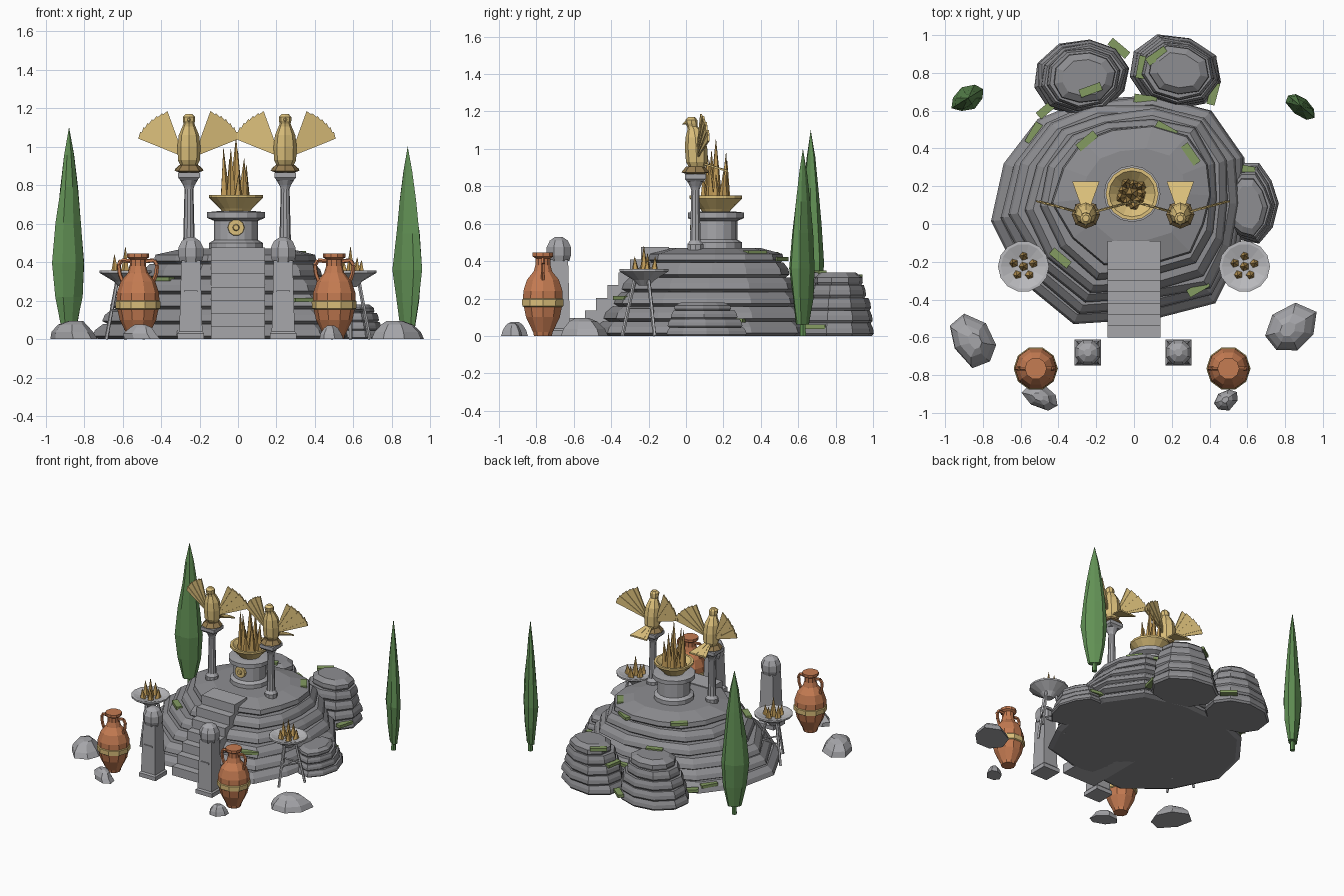
import bpy, bmesh, math, random
from math import sin, cos, pi, radians
from mathutils import Vector, Matrix
from mathutils.bvhtree import BVHTree

if "Cube" in bpy.data.objects:
    bpy.data.objects.remove(bpy.data.objects["Cube"])

random.seed(4)
COL = dict(gold=(0.72, 0.53, 0.20, 1), flame=(0.55, 0.34, 0.10, 1), clay=(0.56, 0.20, 0.085, 1),
           leaf=(0.12, 0.28, 0.09, 1), moss=(0.23, 0.33, 0.12, 1), bronze=(0.30, 0.20, 0.08, 1),
           dark_stone=(0.27, 0.27, 0.285, 1), stone=(0.38, 0.38, 0.40, 1), iron=(0.5, 0.5, 0.52, 1))
MATS = {}


def mat(key):
    if key not in MATS:
        MATS[key] = bpy.data.materials.new(key)
        MATS[key].diffuse_color = COL[key]
    return MATS[key]


def loft(name, stacks, col="stone"):
    """Each stack is a list of equal-length rings, skinned and capped."""
    bm = bmesh.new()
    for rings in stacks:
        vs = [[bm.verts.new(p) for p in r] for r in rings]
        n = len(vs[0])
        for a, b in zip(vs, vs[1:]):
            for i in range(n):
                j = (i + 1) % n
                bm.faces.new((a[i], a[j], b[j], b[i]))
        bm.faces.new(vs[0][::-1])
        bm.faces.new(vs[-1])
    bmesh.ops.remove_doubles(bm, verts=bm.verts, dist=1e-5)
    bmesh.ops.recalc_face_normals(bm, faces=bm.faces)
    me = bpy.data.meshes.new(name)
    bm.to_mesh(me)
    bm.free()
    ob = bpy.data.objects.new(name, me)
    bpy.context.collection.objects.link(ob)
    me.materials.append(mat(col))
    return ob


def ring(x, y, z, r, n, rot=0.0):
    return [(x + r * cos(2 * pi * i / n + rot), y + r * sin(2 * pi * i / n + rot), z) for i in range(n)]


def lathe(x, y, prof, n, rot=0.0):
    return [ring(x, y, z, r, n, rot) for r, z in prof]


def rod(p, q, r1, r2, n=5):
    p, q = Vector(p), Vector(q)
    m = (q - p).to_track_quat('Z', 'Y').to_matrix()
    return [[c + m @ Vector(v) for v in ring(0, 0, 0, r, n)] for c, r in ((p, r1), (q, r2))]


def box(x0, x1, y0, y1, z0, z1):
    return [[(x0, y0, z), (x1, y0, z), (x1, y1, z), (x0, y1, z)] for z in (z0, z1)]


def blob(rx, ry, n, jit, rot=0.0):
    pts = []
    for i in range(n):
        a = 2 * pi * i / n
        k = 1 + random.uniform(-jit, jit)
        u, v = rx * k * cos(a), ry * k * sin(a)
        pts.append((u * cos(rot) - v * sin(rot), u * sin(rot) + v * cos(rot)))
    return pts


def terrace(name, outline, c0, c1, scales, height, top):
    """Stacked chamfered rock slabs shrinking from c0 to c1."""
    h = height / len(scales)
    stacks = []
    for i, s in enumerate(scales):
        t = i / (len(scales) - 1)
        cx, cy = (c0[k] + (c1[k] - c0[k]) * t for k in (0, 1))
        jit = [random.uniform(0.97, 1.03) if i else 1 for _ in outline]
        last = top if i == len(scales) - 1 else 0.92
        stacks.append([[(cx + x * s * k * j, cy + y * s * k * j, i * h + f * h)
                        for (x, y), j in zip(outline, jit)]
                       for f, k in ((0, 0.95), (0.2, 1.0), (0.6, 0.98), (1.0, last))])
    return loft(name, stacks, "dark_stone")


# Terraced mound
base = [(-0.32, -0.53), (-0.6, -0.30), (-0.757, 0.015), (-0.69, 0.32), (-0.51, 0.555), (-0.25, 0.66),
        (0.1, 0.68), (0.41, 0.60), (0.585, 0.35), (0.6, 0.08), (0.55, -0.18), (0.43, -0.42), (0.12, -0.50)]
c = (-0.06, 0.09)
rocks = [terrace("mound", [(x - c[0], y - c[1]) for x, y in base], c, (0.0, 0.16),
                 (1.0, 0.95, 0.88, 0.795, 0.70, 0.61), 0.47, 0.66)]
# Side boulders
rocks.append(terrace("back_boulder_left", blob(0.265, 0.205, 10, 0.05, 0.2), (-0.275, 0.775), (-0.26, 0.775),
                     (1.0, 0.96, 0.89, 0.79, 0.67), 0.34, 0.72))
rocks.append(terrace("back_boulder_right", blob(0.25, 0.2, 9, 0.05, -0.2), (0.215, 0.8), (0.235, 0.81),
                     (1.0, 0.96, 0.88, 0.78, 0.65), 0.34, 0.72))
rocks.append(terrace("side_boulder", blob(0.145, 0.215, 10, 0.05), (0.615, 0.11), (0.60, 0.09),
                     (1.0, 0.92, 0.82, 0.7), 0.18, 0.75))

# Moss patches dropped onto the rocks
bpy.context.view_layer.update()
dg = bpy.context.evaluated_depsgraph_get()
trees = [BVHTree.FromObject(o, dg) for o in rocks]
spots = [(-0.53, 0.48, 60), (-0.46, 0.61, 40), (-0.23, 0.71, 20), (-0.25, 0.44, 40), (0.06, 0.66, -8),
         (0.17, 0.50, -30), (0.30, 0.37, -55), (-0.08, 0.93, -40), (0.04, 0.83, 80), (0.12, 0.89, 35),
         (0.42, 0.69, 75), (0.58, 0.29, -10), (-0.39, -0.18, -40), (0.34, -0.34, 30)]
patches = []
for x, y, a in spots:
    hits = [t.ray_cast(Vector((x, y, 2)), Vector((0, 0, -1)))[0] for t in trees]
    z = max([h.z for h in hits if h] or [0.05])
    m = Matrix.Translation((x, y, z)) @ Matrix.Rotation(radians(a), 4, 'Z')
    patches.append([[m @ Vector(p) for p in r] for r in box(-0.06, 0.06, -0.022, 0.022, -0.012, 0.01)])
loft("moss_patches", patches, "moss")

# Staircase
loft("stairs", [box(-0.14, 0.14, -0.6 + 0.06 * i, -0.09, 0.068 * i, 0.068 * (i + 1)) for i in range(7)])

# Altar with fire bowl
ax, ay = -0.01, 0.16
loft("altar", [lathe(ax, ay, [(0.14, 0.46), (0.14, 0.50), (0.115, 0.515), (0.115, 0.615), (0.15, 0.63),
                              (0.15, 0.66), (0.10, 0.665)], 16)])
loft("altar_bowl", [lathe(ax, ay, [(0.07, 0.66), (0.085, 0.68), (0.14, 0.735), (0.14, 0.75), (0.122, 0.75),
                                   (0.07, 0.70)], 16)], "gold")
loft("altar_medallion", [rod((ax, 0.06, 0.58), (ax, 0.035, 0.58), 0.045, 0.042, 10),
                         rod((ax, 0.04, 0.58), (ax, 0.022, 0.58), 0.02, 0.014, 8)], "gold")
fl = [rod((ax, ay, 0.69), (ax, ay, 1.05), 0.04, 0.001)]
for i in range(9):
    a, r = i * 2 * pi / 9, 0.045 + 0.015 * (i % 2)
    x, y = ax + r * cos(a), ay + r * sin(a)
    fl.append(rod((x, y, 0.70), (x + 0.01 * cos(a), y + 0.01 * sin(a), random.uniform(0.84, 1.02)), 0.03, 0.001))
loft("altar_flames", fl, "flame")

for s, side in ((-1, "left"), (1, "right")):
    # Column
    cx, cy = 0.25 * s - 0.005, 0.05
    q = pi / 4
    loft("column_" + side, [
        lathe(cx, cy, [(0.045, 0.45), (0.045, 0.49), (0.03, 0.51), (0.023, 0.78), (0.026, 0.79), (0.03, 0.80),
                       (0.048, 0.83)], 10),
        lathe(cx, cy, [(0.06, 0.825), (0.08, 0.84), (0.08, 0.865)], 4, q)])
    # Bird: perch, body, beak, tail and fan wings
    loft("bird_perch_" + side, [lathe(cx, cy, [(0.045, 0.865), (0.075, 0.875), (0.05, 0.905)], 8)], "bronze")
    body = [(0.895, 0.04, 0.06), (0.93, 0.057, 0.057), (1.0, 0.06, 0.054), (1.06, 0.053, 0.05),
            (1.105, 0.034, 0.042), (1.12, 0.028, 0.034), (1.135, 0.032, 0.03), (1.155, 0.032, 0.028),
            (1.17, 0.018, 0.03)]
    loft("bird_body_" + side, [[ring(cx, y, z, r, 8) for z, r, y in body],
                               rod((cx, 0.01, 1.145), (cx, -0.022, 1.13), 0.013, 0.001)], "gold")
    tail = []
    for k in range(5):
        a = (k - 2) / 2
        tail.append([[(cx + a * 0.012 - 0.008, 0.08, 0.925 + d), (cx + a * 0.012 + 0.008, 0.08, 0.925 + d),
                      (cx + a * 0.055 + 0.017, 0.225, 0.88 + d), (cx + a * 0.055 - 0.017, 0.225, 0.88 + d)]
                     for d in (-0.005, 0.005 + 0.002 * (k % 2))])
    loft("bird_tail_" + side, tail, "gold")
    wing = []
    for m in (-1, 1):
        for k in range(7):
            quad = []
            for a, r in ((30 + 6.3 * k - 4, 0.02), (30 + 6.3 * k + 4, 0.02),
                         (30 + 6.3 * k + 3.8, 0.275), (30 + 6.3 * k - 3.8, 0.265)):
                dx = 0.025 + r * cos(radians(a))
                quad.append((dx, 0.925 + r * sin(radians(a)) + (0.02 if r < 0.1 else 0)))
            off = 0.004 * (k % 2)
            wing.append([[(cx + m * dx, 0.05 + 0.27 * dx + off + d, z) for dx, z in quad] for d in (-0.005, 0.005)])
    loft("bird_wings_" + side, wing, "gold")

    # Gate post with domed cap
    px, py = 0.24 * s - 0.005, -0.68
    loft("gate_post_" + side, [
        lathe(px, py, [(0.098, 0), (0.098, 0.03), (0.085, 0.04), (0.07, 0.41)], 4, q),
        lathe(px, py, [(0.06, 0.40), (0.07, 0.43), (0.07, 0.475), (0.052, 0.51), (0.02, 0.53)], 8, pi / 8),
        box(px - 0.035, px + 0.035, py - 0.062, py, 0.24, 0.252)])

    # Tripod brazier
    bx, by = 0.585 * s, -0.225
    stacks = [lathe(bx, by, [(0.03, 0.27), (0.06, 0.30), (0.135, 0.345), (0.135, 0.357), (0.12, 0.357),
                             (0.05, 0.335)], 14)]
    for k in range(3):
        a = pi / 2 + k * 2 * pi / 3 + pi
        u, v = cos(a), sin(a)
        stacks.append(rod((bx + 0.05 * u, by + 0.05 * v, 0.30), (bx + 0.115 * u, by + 0.115 * v, 0), 0.01, 0.01))
        w = a + 2 * pi / 3
        stacks.append(rod((bx + 0.083 * u, by + 0.083 * v, 0.15),
                          (bx + 0.083 * cos(w), by + 0.083 * sin(w), 0.15), 0.006, 0.006))
    loft("brazier_" + side, stacks, "iron")
    fl = [rod((bx, by, 0.33), (bx, by, 0.48), 0.026, 0.001)]
    for k in range(5):
        u, v = 0.055 * cos(k * 1.257 + 0.3), 0.055 * sin(k * 1.257 + 0.3)
        fl.append(rod((bx + u, by + v, 0.335), (bx + u * 1.1, by + v * 1.1, 0.41 + 0.015 * (k % 3)), 0.024, 0.001))
    loft("brazier_flames_" + side, fl, "flame")

    # Amphora with two handles and a painted band
    vx, vy = 0.51 * s - 0.01, -0.765
    prof = [(0.05, 0), (0.055, 0.02), (0.095, 0.10), (0.112, 0.18), (0.11, 0.24), (0.09, 0.30), (0.052, 0.345),
            (0.042, 0.38), (0.042, 0.415), (0.058, 0.425), (0.058, 0.445), (0.04, 0.445)]
    stacks = [lathe(vx, vy, prof, 10)]
    for m in (-1, 1):
        path = [(0.04, 0.405), (0.085, 0.41), (0.1, 0.385), (0.095, 0.34), (0.08, 0.30)]
        for (r1, z1), (r2, z2) in zip(path, path[1:]):
            stacks.append(rod((vx + m * r1, vy, z1), (vx + m * r2, vy, z2), 0.011, 0.011))
    loft("amphora_" + side, stacks, "clay")
    loft("amphora_band_" + side, [lathe(vx, vy, [(0.108, 0.155), (0.116, 0.16), (0.117, 0.195), (0.112, 0.20)], 10)],
         "gold")

# Cypress trees
for name, x, y, h, rx, ry, rot in (("cypress_left", -0.878, 0.667, 1.1, 0.098, 0.062, 0.55),
                                   ("cypress_right", 0.882, 0.625, 1.0, 0.095, 0.048, -0.7)):
    rings = []
    for f, k in ((0.06, 0.5), (0.2, 0.8), (0.36, 1.0), (0.55, 0.78), (0.72, 0.55), (0.87, 0.3), (1.0, 0.005)):
        rings.append([(x + u * k, y + v * k, f * h) for u, v in blob(rx, ry, 8, 0.1, rot)])
    loft(name, [rings], "leaf")
    loft(name + "_trunk", [lathe(x, y, [(0.018, 0), (0.016, 0.12)], 6)], "leaf")

# Loose rocks
for name, x, y, rx, ry, h, rot in (("rock_left", -0.85, -0.62, 0.155, 0.11, 0.095, -0.9),
                                   ("rock_right", 0.82, -0.56, 0.15, 0.12, 0.095, 0.6),
                                   ("rock_front_left", -0.50, -0.915, 0.105, 0.06, 0.075, -0.5),
                                   ("rock_front_right", 0.48, -0.93, 0.078, 0.052, 0.07, 0.6)):
    o = blob(rx, ry, 7, 0.12, rot)
    rings = []
    for f, k in ((0, 1.0), (0.4, 0.88), (0.8, 0.6), (1.0, 0.3)):
        dx = random.uniform(-0.01, 0.01)
        rings.append([(x + u * k + dx, y + v * k, f * h) for u, v in o])
    loft(name, [rings])

for m in bpy.data.materials:
    if m.users and not m.is_grease_pencil:
        m.use_nodes = True
        m.node_tree.nodes["Principled BSDF"].inputs["Base Color"].default_value = m.diffuse_color
